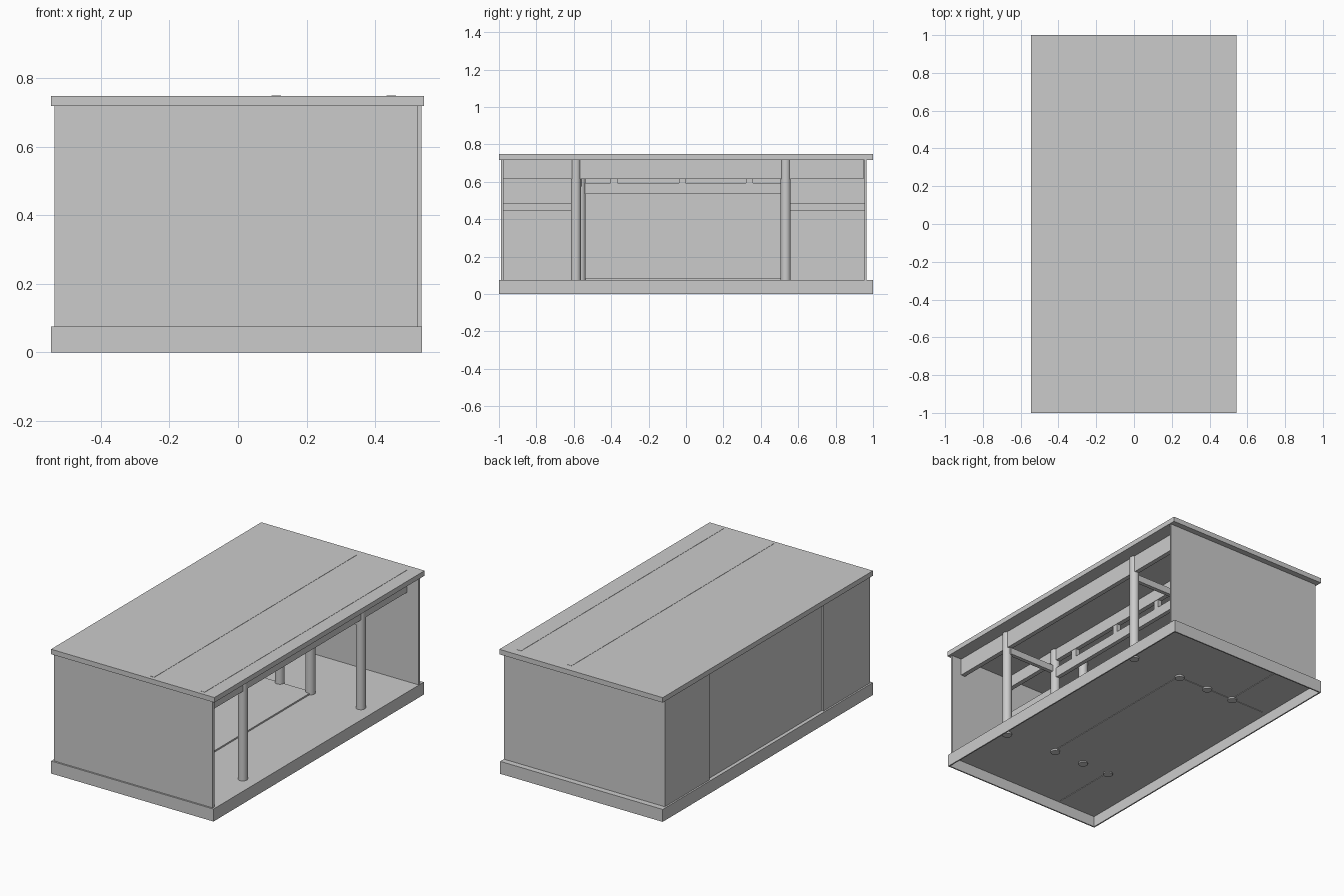
import bpy

default = bpy.data.objects.get("Cube")
if default:
    bpy.data.objects.remove(default, do_unlink=True)

# Single plain grey
grey = bpy.data.materials.new("plain_grey")
grey.use_nodes = True
grey.diffuse_color = (0.6, 0.6, 0.6, 1)
grey.node_tree.nodes["Principled BSDF"].inputs["Base Color"].default_value = (0.6, 0.6, 0.6, 1)


def box(name, x, y, z):
    """Box from (min, max) ranges along each axis."""
    bpy.ops.mesh.primitive_cube_add(size=1)
    ob = bpy.context.object
    ob.name = name
    ob.location = [(a + b) / 2 for a, b in (x, y, z)]
    ob.scale = [b - a for a, b in (x, y, z)]
    bpy.ops.object.transform_apply(location=True, scale=True)
    ob.data.materials.append(grey)
    return ob


def column(name, x, y, radius=0.027):
    bottom, top = 0.055, 0.725
    bpy.ops.mesh.primitive_cylinder_add(vertices=24, radius=radius, depth=top - bottom,
                                        location=(x, y, (top + bottom) / 2))
    ob = bpy.context.object
    ob.name = name
    ob.data.materials.append(grey)
    bpy.ops.object.shade_smooth_by_angle()


ROOF = 0.718
FLOOR = 0.075
WEST, EAST = -0.545, 0.537
RIM = 0.008
FRONT, BACK = -0.975, 0.955        # inner faces of the end walls
COL_FRONT, COL_BACK = -0.563, 0.533

# Hollow base: thin floor with an apron around it
box("floor", (WEST, EAST), (-1, 1), (FLOOR - 0.01, FLOOR))
box("apron_front", (WEST, EAST), (-1, -1 + RIM), (0, FLOOR))
box("apron_back", (WEST, EAST), (1 - RIM, 1), (0, FLOOR))
box("apron_right", (WEST, WEST + RIM), (-1, 1), (0, FLOOR))
box("apron_left", (EAST - RIM, EAST), (-1, 1), (0, FLOOR))

# Flat roof
box("roof", (WEST, 0.543), (-1, 1), (ROOF, 0.748))

# End walls and the closed long wall with a recessed middle panel
box("front_wall", (-0.505, 0.525), (-0.99, FRONT), (FLOOR, ROOF))
box("back_wall", (-0.505, 0.535), (BACK, 0.965), (FLOOR, ROOF))
box("side_wall_front", (-0.535, -0.505), (-0.988, -0.545), (FLOOR, ROOF))
box("side_wall_back", (-0.535, -0.505), (0.54, 0.965), (FLOOR, ROOF))
box("side_wall_middle", (-0.523, -0.505), (-0.545, 0.54), (FLOOR, ROOF))

# Partitions closing off the rear of the two end bays
for name, ys in (("front", (FRONT, COL_FRONT)), ("back", (COL_BACK, BACK))):
    box("partition_" + name, (-0.287, -0.273), ys, (0.062, ROOF))
    box("bay_rail_" + name, (0.095, 0.12), ys, (0.445, 0.485))

# Raised platform in the middle bay
box("platform", (-0.505, 0.12), (COL_FRONT, COL_BACK), (0.062, 0.084))

# Round columns
for label, y, outer_y in (("front", COL_FRONT, -0.589), ("back", COL_BACK, 0.533)):
    column("outer_column_" + label, 0.445, outer_y)
    for i, x in enumerate((0.11, -0.095, -0.28)):
        column(f"inner_column_{label}_{i + 1}", x, y)
    # Cross beam joining outer and inner columns
    box("cross_beam_" + label, (0.11, 0.445), (y - 0.016, y + 0.008), (0.575, 0.615))

# Long beams, their tops just proud of the roof
box("outer_header", (0.433, 0.461), (FRONT, 0.95), (0.615, 0.7495))
box("inner_header", (0.097, 0.125), (FRONT, 0.95), (0.645, 0.7495))

# Transom over the middle bay: lower rail and short posts
box("transom_rail", (0.097, 0.123), (COL_FRONT, COL_BACK), (0.535, 0.595))
for i, y in enumerate((-0.385, -0.02, 0.34)):
    box(f"transom_post_{i + 1}", (0.097, 0.123), (y - 0.018, y + 0.018), (0.595, 0.645))
